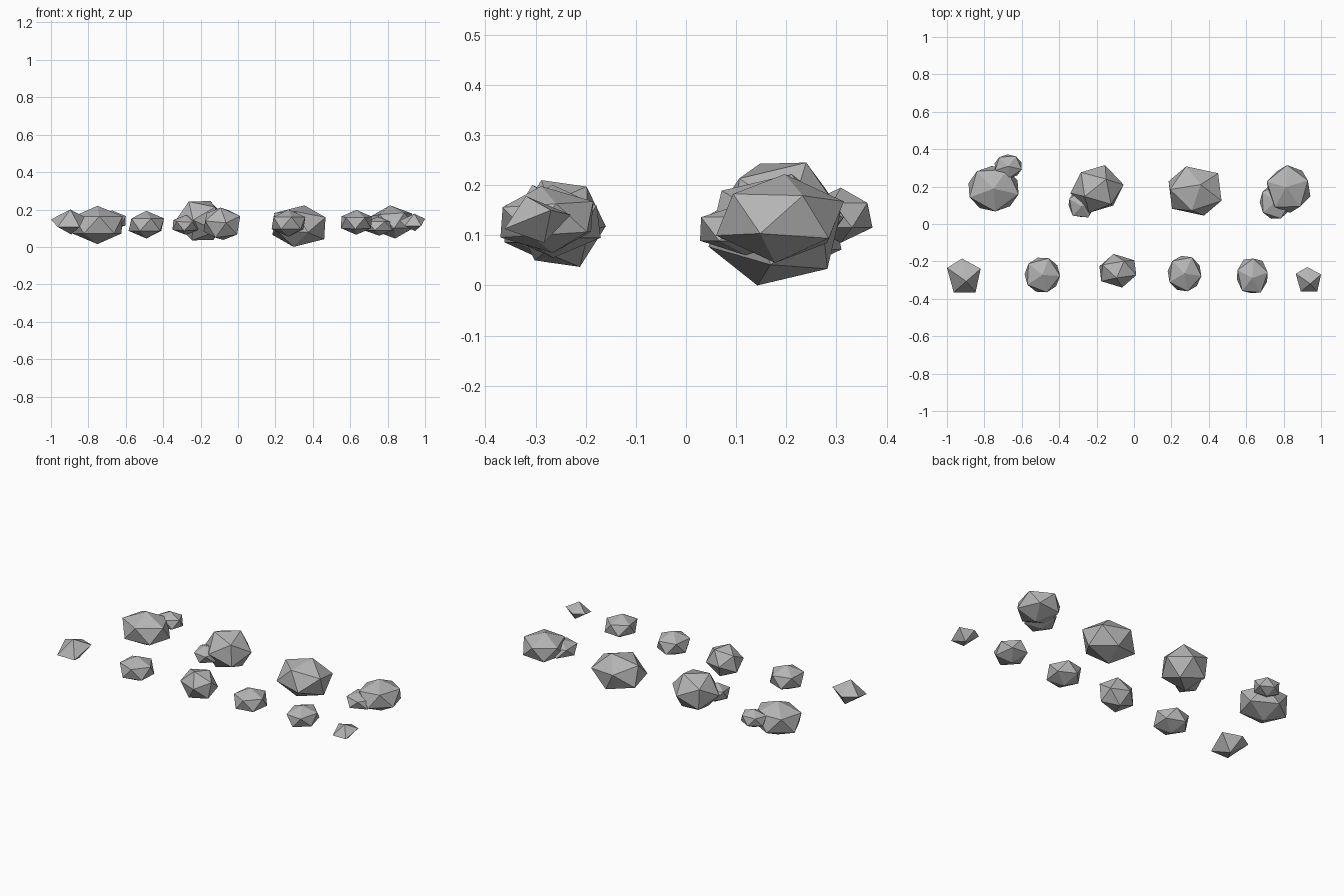
import bpy, bmesh
from math import radians
from mathutils import Matrix, Vector

cube = bpy.data.objects.get("Cube")
if cube:
    bpy.data.objects.remove(cube)

stone = bpy.data.materials.new("stone_grey")
stone.use_nodes = True
grey = (0.46, 0.46, 0.46, 1)
stone.diffuse_color = grey
stone.node_tree.nodes["Principled BSDF"].inputs["Base Color"].default_value = grey

# Twelve corners of a rounded boulder, and the fewer corners of a sharp shard
PHI = 1.618
BOULDER = [Vector(p) for a in (-1, 1) for b in (-PHI, PHI)
           for p in ((0, a, b), (a, b, 0), (b, 0, a))]
SHARD = [Vector(p) for p in ((-1, .45, .2), (-.1, 1, .2), (1, .4, .4), (.15, -.35, 1),
                             (.7, -1, -.4), (-.6, -1, -.4), (.2, .2, -1))]
POINT_UP = 31.7   # turns a boulder from edge-up to corner-up


def rock(name, x, y, z, corners=BOULDER, tip=POINT_UP, twist=0, lean=(0, 0)):
    """Faceted stone filling the given x, y and z ranges."""
    turn = (Matrix.Rotation(radians(lean[0]), 3, 'X') @ Matrix.Rotation(radians(lean[1]), 3, 'Y')
            @ Matrix.Rotation(radians(twist), 3, 'Z') @ Matrix.Rotation(radians(tip), 3, 'X'))
    pts = [turn @ p for p in corners]
    for i, (lo, hi) in enumerate((x, y, z)):
        a, b = min(p[i] for p in pts), max(p[i] for p in pts)
        for p in pts:
            p[i] = lo + (p[i] - a) / (b - a) * (hi - lo)
    centre = Vector((sum(x), sum(y), sum(z))) / 2
    bm = bmesh.new()
    for p in pts:
        bm.verts.new(p - centre)
    bmesh.ops.convex_hull(bm, input=bm.verts)
    bmesh.ops.recalc_face_normals(bm, faces=bm.faces)
    mesh = bpy.data.meshes.new(name)
    bm.to_mesh(mesh)
    bm.free()
    mesh.materials.append(stone)
    obj = bpy.data.objects.new(name, mesh)
    obj.location = centre
    bpy.context.collection.objects.link(obj)


# Front row of small stones
rock("shard_large", (-1, -.82), (-.365, -.185), (.067, .2), SHARD, tip=0)
rock("small_stone_right", (-.585, -.395), (-.365, -.18), (.045, .193), twist=15)
rock("small_stone_middle", (-.185, .012), (-.34, -.16), (.037, .21), tip=0, twist=-20, lean=(-5, 8))
rock("small_stone_left", (.18, .36), (-.36, -.17), (.055, .2), twist=10)
rock("small_stone_far_left", (.55, .715), (-.37, -.185), (.065, .198), twist=-40, lean=(6, 0))
rock("shard_small", (.865, 1), (-.362, -.23), (.085, .178), SHARD, tip=0)

# Back row of boulders, some with a smaller stone leaning on them
rock("boulder_far_right", (-.885, -.617), (.067, .31), (.015, .22), twist=4)
rock("boulder_far_right_chip", (-.745, -.6), (.245, .372), (.085, .195), twist=3)
rock("boulder_right", (-.34, -.055), (.06, .315), (.035, .245), tip=0, twist=-49, lean=(-3, -4))
rock("boulder_right_chip", (-.35, -.21), (.035, .185), (.065, .17), twist=30, lean=(10, 0))
rock("boulder_left", (.185, .468), (.045, .308), (0, .222), twist=-12, lean=(-14, 10))
rock("boulder_far_left", (.71, .943), (.06, .315), (.045, .222), twist=-35, lean=(-4, -6))
rock("boulder_far_left_chip", (.672, .84), (.028, .21), (.06, .165), twist=20)
